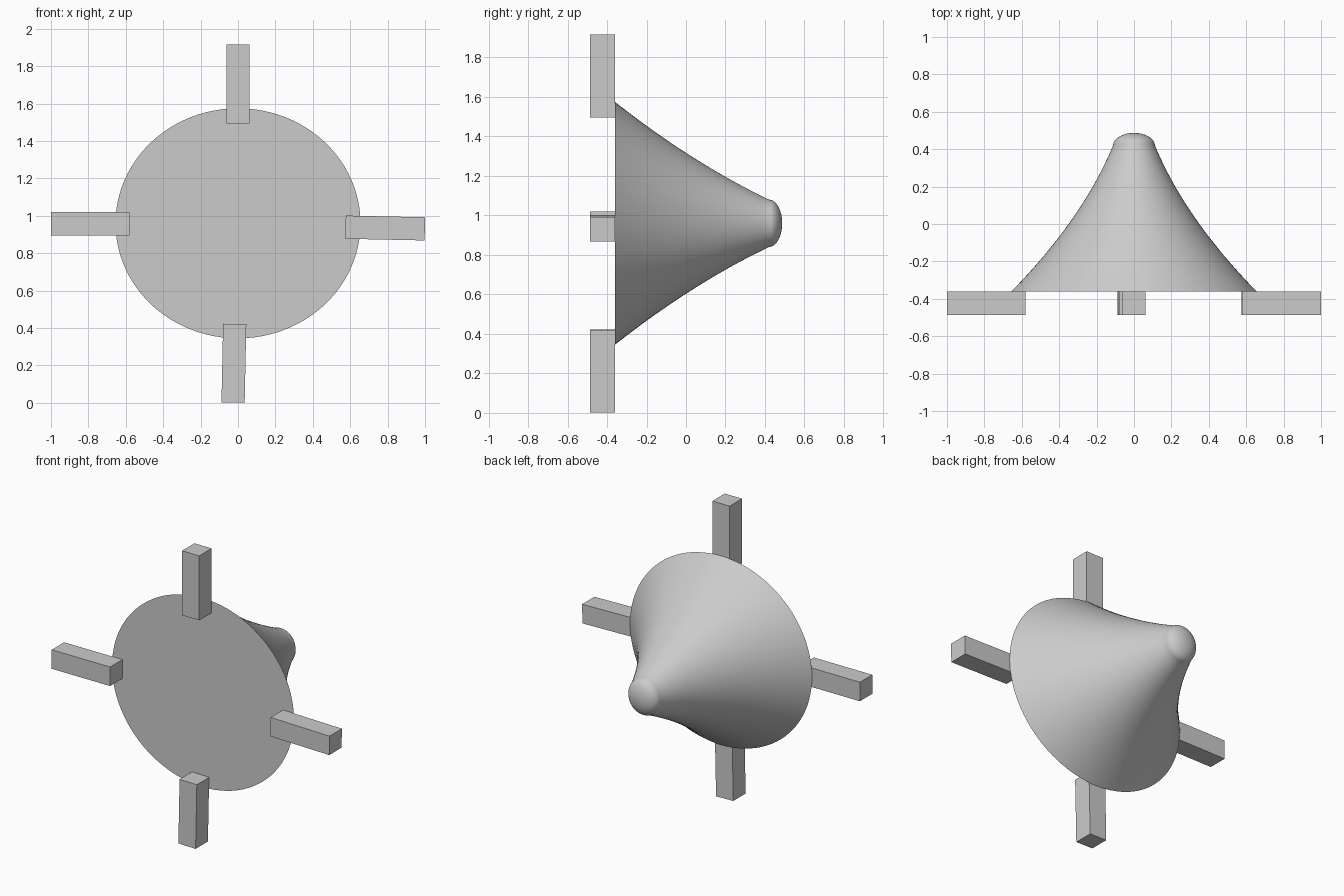
import bpy, bmesh, math
from mathutils import Matrix

cube = bpy.data.objects.get("Cube")
if cube:
    bpy.data.objects.remove(cube, do_unlink=True)

grey = bpy.data.materials.new("light grey")
grey.use_nodes = True
GREY = (0.6, 0.6, 0.6, 1)
grey.diffuse_color = GREY
grey.node_tree.nodes["Principled BSDF"].inputs["Base Color"].default_value = GREY

CENTRE_Z = 0.96
BASE_Y, NECK_Y, TIP_Y = -0.36, 0.42, 0.487
SEGMENTS = 96


def add_object(name, bm):
    bmesh.ops.recalc_face_normals(bm, faces=bm.faces)
    mesh = bpy.data.meshes.new(name)
    bm.to_mesh(mesh)
    bm.free()
    mesh.materials.append(grey)
    obj = bpy.data.objects.new(name, mesh)
    bpy.context.collection.objects.link(obj)
    return obj


def flare(t, wide, narrow, sag):
    """Radius along the flared side, sagging inward at mid length."""
    return wide + (narrow - wide) * t - 4 * sag * t * (1 - t)


# Flared cone: elliptical base narrowing to a round neck, then a domed nose
rings = []
for i in range(25):
    t = i / 24
    rings.append((BASE_Y + (NECK_Y - BASE_Y) * t,
                  flare(t, 0.655, 0.112, 0.055), flare(t, 0.615, 0.12, 0.03)))
for i in range(1, 9):
    a = math.radians(90) * i / 9
    rings.append((NECK_Y + (TIP_Y - NECK_Y) * math.sin(a),
                  0.112 * math.cos(a), 0.12 * math.cos(a)))

bm = bmesh.new()
loops = []
for y, rx, rz in rings:
    angles = [math.tau * k / SEGMENTS for k in range(SEGMENTS)]
    loops.append([bm.verts.new((rx * math.cos(a), y, CENTRE_Z + rz * math.sin(a)))
                  for a in angles])
for low, high in zip(loops, loops[1:]):
    for k in range(SEGMENTS):
        n = (k + 1) % SEGMENTS
        bm.faces.new((low[k], low[n], high[n], high[k]))
tip = bm.verts.new((0, TIP_Y, CENTRE_Z))
for k in range(SEGMENTS):
    bm.faces.new((loops[-1][k], loops[-1][(k + 1) % SEGMENTS], tip))
bm.faces.new(loops[0])
cone = add_object("flared_cone", bm)
bpy.context.view_layer.objects.active = cone
cone.select_set(True)
bpy.ops.object.shade_smooth_by_angle(angle=math.radians(40))
cone.select_set(False)


# Four square bars on the rim of the base: centre x, centre z, length, angle
def add_bar(name, x, z, length, angle):
    bm = bmesh.new()
    bmesh.ops.create_cube(bm, size=1)
    place = (Matrix.Translation((x, -0.4235, z))
             @ Matrix.Rotation(math.radians(angle), 4, 'Y')
             @ Matrix.Diagonal((length, 0.127, 0.124, 1)))
    bmesh.ops.transform(bm, matrix=place, verts=bm.verts)
    add_object(name, bm)


add_bar("top_bar", 0.0, 1.705, 0.42, 90)
add_bar("bottom_bar", -0.022, 0.212, 0.42, 91.2)
add_bar("right_bar", -0.79, 0.958, 0.42, 0)
add_bar("left_bar", 0.787, 0.935, 0.424, 1.2)
